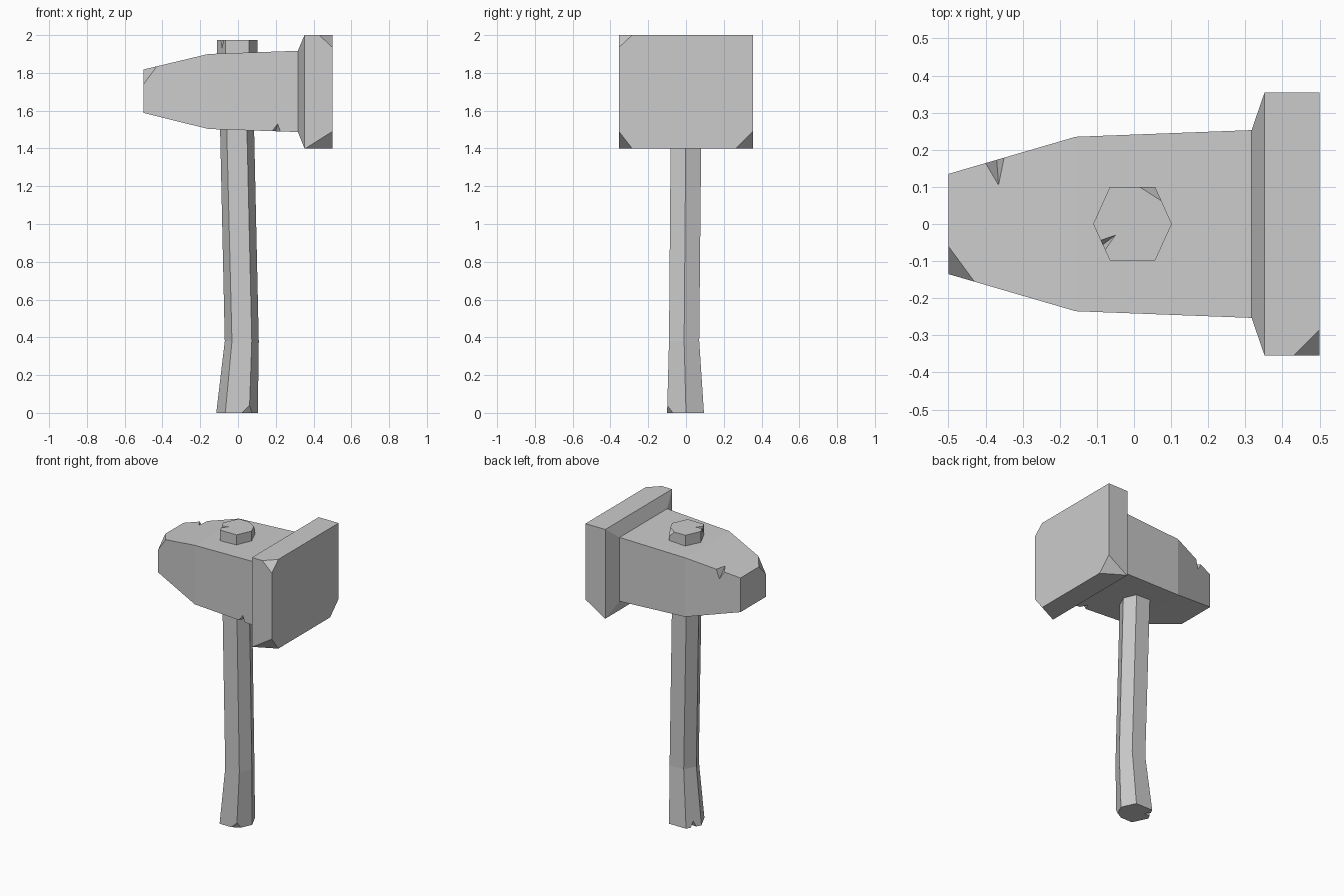
import bpy, bmesh
from mathutils import Vector

if "Cube" in bpy.data.objects:
    bpy.data.objects.remove(bpy.data.objects["Cube"])


def finish(name, bm):
    bmesh.ops.recalc_face_normals(bm, faces=bm.faces)
    me = bpy.data.meshes.new(name)
    bm.to_mesh(me)
    bm.free()
    ob = bpy.data.objects.new(name, me)
    bpy.context.collection.objects.link(ob)
    return ob


def loft(name, rings, chips=()):
    """Skin closed rings, then slice off each corner (three points on its edges)."""
    bm = bmesh.new()
    loops = [[bm.verts.new(p) for p in ring] for ring in rings]
    n = len(rings[0])
    for a, b in zip(loops, loops[1:]):
        for i in range(n):
            j = (i + 1) % n
            bm.faces.new((a[i], a[j], b[j], b[i]))
    bm.faces.new(loops[0])
    bm.faces.new(loops[-1])
    centre = sum((v.co for v in bm.verts), Vector()) / len(bm.verts)
    for chip in chips:
        p, q, r = map(Vector, chip)
        no = (q - p).cross(r - p).normalized()
        if no.dot(p - centre) < 0:
            no = -no
        bmesh.ops.bisect_plane(bm, geom=bm.verts[:] + bm.edges[:] + bm.faces[:],
                               dist=1e-5, plane_co=p, plane_no=no, clear_outer=True)
        bmesh.ops.holes_fill(bm, edges=[e for e in bm.edges if e.is_boundary], sides=0)
    return finish(name, bm)


def notch(ob, a, b, c, d):
    """Cut a V nick: a, b lie on the edge, c and d on the two faces beside it."""
    pts = [Vector(p) for p in (a, b, c, d)]
    mid = (pts[2] + pts[3]) / 2
    bm = bmesh.new()
    vs = [bm.verts.new(mid + (p - mid) * 1.5) for p in pts]
    for f in ((0, 1, 2), (0, 1, 3), (0, 2, 3), (1, 2, 3)):
        bm.faces.new([vs[i] for i in f])
    cutter = finish("notch_cutter", bm)
    cutter.hide_render = True
    mod = ob.modifiers.new("notch", 'BOOLEAN')
    mod.operation = 'DIFFERENCE'
    mod.solver = 'EXACT'
    mod.object = cutter
    bpy.context.view_layer.objects.active = ob
    bpy.ops.object.modifier_apply(modifier=mod.name)
    bpy.data.objects.remove(cutter)


def rect(x, y, z0, z1):
    return [(x, -y, z0), (x, y, z0), (x, y, z1), (x, -y, z1)]


def hexagon(z, xl, xfl, xfr, xr, y0, y1, ym):
    return [(xl, ym, z), (xfl, y0, z), (xfr, y0, z), (xr, ym, z), (xfr, y1, z), (xfl, y1, z)]


# Head: tapered peen, collar and striking block with broken corners
head = loft("hammer_head",
            [rect(-.5, .135, 1.588, 1.818), rect(-.157, .235, 1.503, 1.9),
             rect(.317, .253, 1.487, 1.917), rect(.352, .355, 1.4, 2), rect(.5, .355, 1.4, 2)],
            [[(.43, -.355, 2), (.5, -.285, 2), (.5, -.355, 1.935)],
             [(.357, -.355, 1.4), (.5, -.285, 1.4), (.5, -.355, 1.49)],
             [(.357, .355, 1.4), (.5, .265, 1.4), (.5, .355, 1.49)],
             [(-.5, -.135, 1.74), (-.43, -.155, 1.835), (-.5, -.06, 1.818)]])
notch(head, (-.40, .164, 1.842), (-.35, .179, 1.854), (-.365, .105, 1.85), (-.37, .173, 1.79))
notch(head, (.18, -.248, 1.491), (.225, -.25, 1.49), (.2, -.2, 1.49), (.21, -.249, 1.53))

# Handle: six-sided, bent near the grip
handle = loft("handle",
              [hexagon(0, -.115, -.067, .06, .105, -.1, .095, 0),
               hexagon(.38, -.07, -.032, .073, .11, -.09, .07, -.01),
               hexagon(1.6, -.097, -.062, .045, .083, -.08, .082, 0)],
              [[(.02, -.1, 0), (.073, -.07, 0), (.06, -.1, .04)]])
notch(handle, (-.099, .032, 0), (-.082, .065, 0), (-.055, .03, 0), (-.087, .047, .04))

# Handle end poking out of the top of the head
peg = loft("handle_end",
           [hexagon(z, -.11, -.065, .057, .102, -.098, .1, 0) for z in (1.8, 1.975)],
           [[(.015, .1, 1.975), (.074, .062, 1.975), (.057, .1, 1.935)]])
notch(peg, (-.09, -.044, 1.975), (-.078, -.07, 1.975), (-.05, -.03, 1.975), (-.084, -.056, 1.925))
